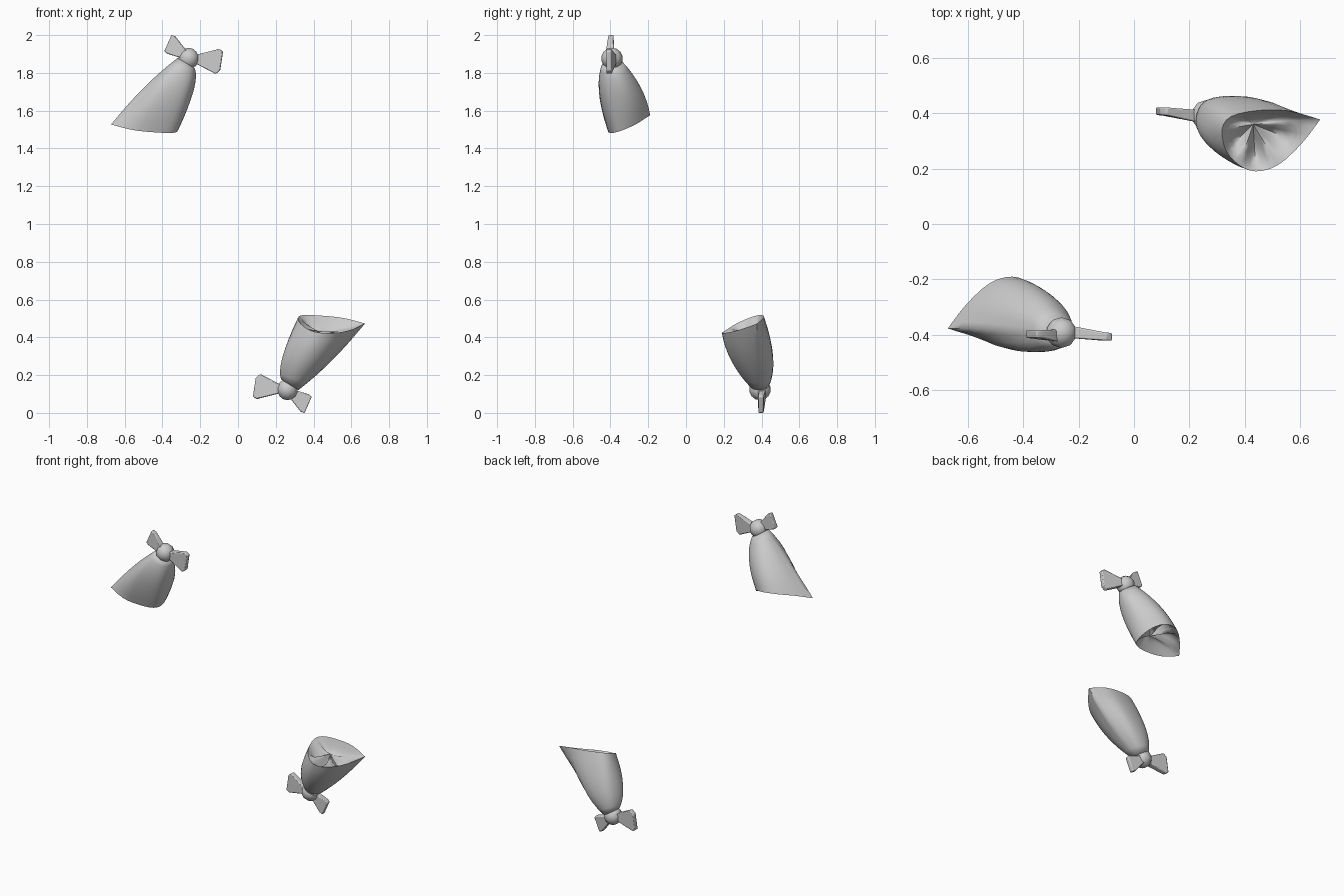
import bpy, bmesh, math
from mathutils import Vector

if "Cube" in bpy.data.objects:
    bpy.data.objects.remove(bpy.data.objects["Cube"])

# Key loops of the cloth sack (lower copy), starting at the pointed corner
RIM = [(.672, .377, .473), (.56, .408, .502), (.45, .41, .514), (.35, .388, .518), (.318, .34, .505),
       (.332, .265, .472), (.38, .212, .438), (.44, .19, .424), (.52, .213, .424), (.605, .29, .442)]
MID = [(.497, .38, .277), (.44, .45, .285), (.35, .46, .30), (.27, .435, .31), (.237, .365, .30),
       (.25, .305, .30), (.30, .258, .29), (.36, .238, .28), (.42, .255, .272), (.473, .31, .27)]
KNOT = Vector((.262, .392, .124))


def refine(loop, steps=3):
    """Closed Catmull-Rom loop, keeping the pointed corner crisp."""
    p = [Vector(v) for v in loop]
    n, out = len(p), []
    for i in range(n):
        a, b, c, d = p[i - 1], p[i], p[(i + 1) % n], p[(i + 2) % n]
        if i == 0:
            a = b
        if i == n - 1:
            d = c
        for s in range(steps):
            t = s / steps
            out.append(.5 * (2 * b + (c - a) * t + (2 * a - 5 * b + 4 * c - d) * t * t
                             + (3 * b - a - 3 * c + d) * t ** 3))
    return out


def make(name, verts, faces, flip, angle=40, bevel=0):
    if flip:
        verts = [Vector((-v[0], -v[1], 2 - v[2])) for v in verts]
    me = bpy.data.meshes.new(name)
    me.from_pydata([tuple(v) for v in verts], [], faces)
    bm = bmesh.new()
    bm.from_mesh(me)
    bmesh.ops.recalc_face_normals(bm, faces=bm.faces)
    bm.to_mesh(me)
    bm.free()
    ob = bpy.data.objects.new(name, me)
    bpy.context.collection.objects.link(ob)
    if bevel:
        m = ob.modifiers.new("soft_edges", 'BEVEL')
        m.width, m.segments = bevel, 2
    bpy.ops.object.select_all(action='DESELECT')
    ob.select_set(True)
    bpy.context.view_layer.objects.active = ob
    bpy.ops.object.shade_smooth_by_angle(angle=math.radians(angle))
    return ob


def cloth(flip, tag):
    rim, mid = refine(RIM), refine(MID)
    n = len(rim)
    neck = []
    for m in mid:
        d = m - Vector((.35, .36, .29))
        d.z = -.6 * d.x
        neck.append(KNOT + Vector((.012, -.004, .025)) + d.normalized() * .054)
    rings = []
    # outer skin from neck to rim
    for k in range(9):
        t = k / 8
        rings.append([a * (2 * (t - .5) * (t - 1)) + b * (4 * t * (1 - t)) + c * (2 * t * (t - .5))
                      for a, b, c in zip(neck, mid, rim)])
    # sunken opening, gathered towards the back with folds along the front
    centre = Vector((.43, .36, .43))
    for t in (.08, .25, .45, .65, .85):
        ring = []
        for i, r in enumerate(rim):
            v = r.lerp(centre, t)
            front = min(1, max(0, (.42 - r.y) / .12))
            fold = math.cos(2 * math.pi * i * 5 / n) * front
            v.z += (-.025 + .03 * fold) * math.sin(math.pi * t)
            ring.append(v)
        rings.append(ring)
    verts = [v for r in rings for v in r] + [centre]
    faces = [(k * n + i, k * n + (i + 1) % n, (k + 1) * n + (i + 1) % n, (k + 1) * n + i)
             for k in range(len(rings) - 1) for i in range(n)]
    last = (len(rings) - 1) * n
    faces += [(last + i, last + (i + 1) % n, len(verts) - 1) for i in range(n)]
    faces.append(tuple(range(n)))
    make(tag + "_cloth_sack", verts, faces, flip, 75)


def bow_end(flip, name, outline, y_in, y_out):
    """Flared ribbon end: outline in x,z; first and last points sit at the knot."""
    n, verts = len(outline), []
    for side in (-1, 1):
        for i, (x, z) in enumerate(outline):
            at_knot = i in (0, n - 1)
            verts.append((x, (y_in if at_knot else y_out) + side * (.022 if at_knot else .014), z))
    faces = [tuple(range(n)), tuple(range(n, 2 * n))]
    faces += [(i, (i + 1) % n, n + (i + 1) % n, n + i) for i in range(n)]
    make(name, verts, faces, flip, 35, .005)


def knot(flip, tag):
    bm = bmesh.new()
    bmesh.ops.create_uvsphere(bm, u_segments=10, v_segments=7, radius=.057)
    verts = [v.co + KNOT for v in bm.verts]
    faces = [[v.index for v in f.verts] for f in bm.faces]
    bm.free()
    make(tag + "_knot", verts, faces, flip, 60)


# The upper piece is the lower one mirrored through the centre
for flip, tag in ((False, "lower"), (True, "upper")):
    cloth(flip, tag)
    knot(flip, tag)
    bow_end(flip, tag + "_large_bow_end",
            [(.225, .105), (.10, .073), (.079, .086), (.094, .187), (.118, .206), (.225, .15)], .39, .407)
    bow_end(flip, tag + "_small_bow_end",
            [(.27, .085), (.33, .008), (.352, -.002), (.39, .085), (.376, .098), (.28, .128)], .403, .397)
